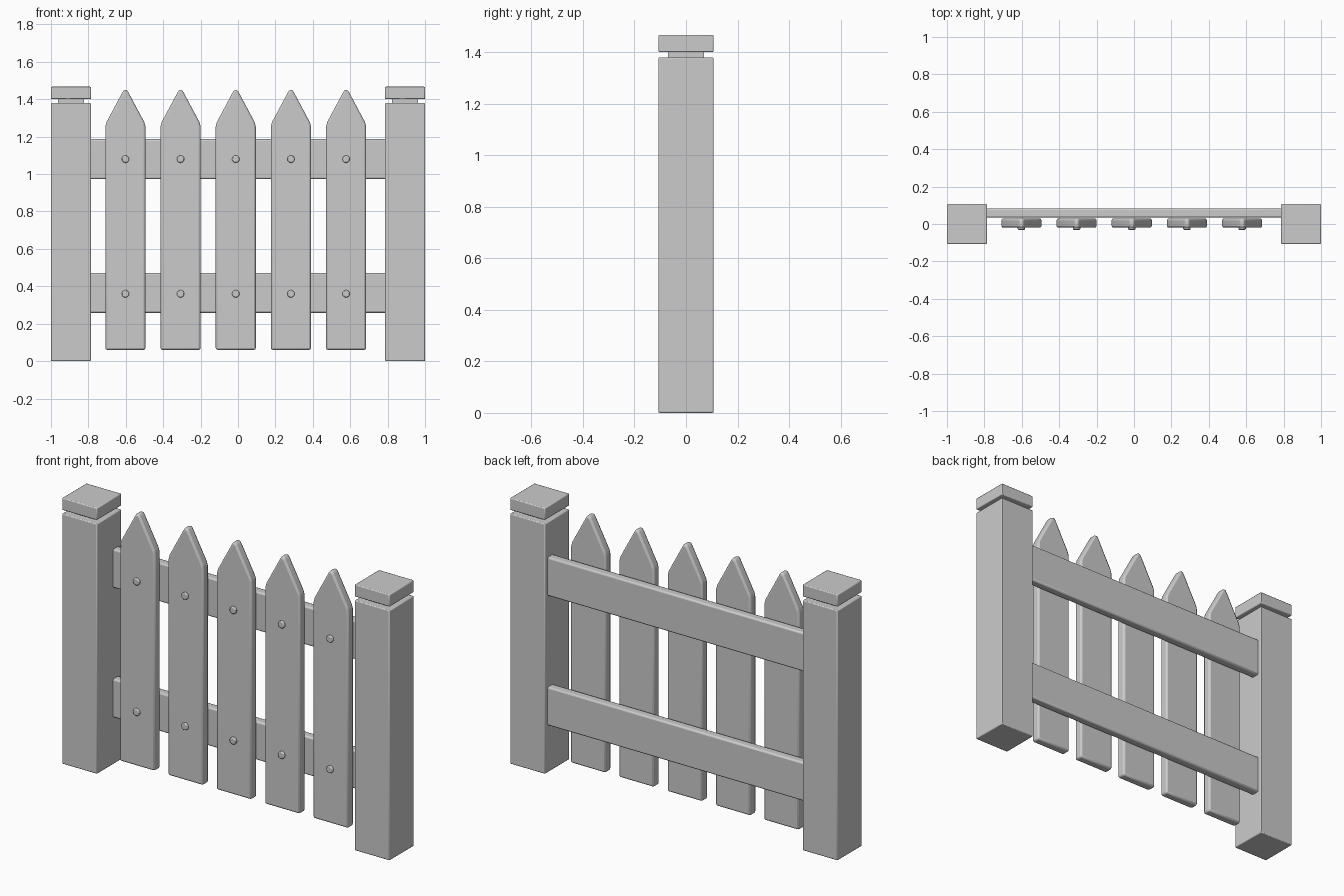
import bpy
import bmesh
from math import radians, pi
from mathutils import Matrix

if "Cube" in bpy.data.objects:
    bpy.data.objects.remove(bpy.data.objects["Cube"])


def finish(name, bm, bevel, segments=2):
    """Turn a bmesh into a bevelled, edge-aware smooth object."""
    bmesh.ops.recalc_face_normals(bm, faces=bm.faces)
    me = bpy.data.meshes.new(name)
    bm.to_mesh(me)
    bm.free()
    ob = bpy.data.objects.new(name, me)
    bpy.context.collection.objects.link(ob)
    if bevel:
        mod = ob.modifiers.new("Bevel", 'BEVEL')
        mod.width = bevel
        mod.segments = segments
        mod.limit_method = 'ANGLE'
        mod.angle_limit = radians(40)
    bpy.ops.object.select_all(action='DESELECT')
    ob.select_set(True)
    bpy.context.view_layer.objects.active = ob
    bpy.ops.object.shade_smooth_by_angle(angle=radians(30))
    return ob


def box(name, x, y, z, bevel):
    """Box from (min, max) ranges on each axis."""
    bm = bmesh.new()
    size = [b - a for a, b in (x, y, z)]
    mid = [(a + b) / 2 for a, b in (x, y, z)]
    bmesh.ops.create_cube(bm, size=1, matrix=Matrix.Translation(mid) @ Matrix.Diagonal((*size, 1)))
    return finish(name, bm, bevel)


def picket(name, cx):
    """Pointed board: half outline mirrored, then extruded through its thickness."""
    half = [(0.107, 0.06), (0.107, 1.255), (0.101, 1.278), (0.017, 1.435), (0.009, 1.447)]
    outline = half + [(0, 1.452)] + [(-x, z) for x, z in reversed(half)]
    bm = bmesh.new()
    face = bm.faces.new([bm.verts.new((cx + x, -0.02, z)) for x, z in outline])
    ext = bmesh.ops.extrude_face_region(bm, geom=[face])
    verts = [v for v in ext["geom"] if isinstance(v, bmesh.types.BMVert)]
    bmesh.ops.translate(bm, verts=verts, vec=(0, 0.05, 0))
    return finish(name, bm, 0.01)


def nail(name, x, z):
    bm = bmesh.new()
    place = Matrix.Translation((x, -0.022, z)) @ Matrix.Rotation(pi / 2, 4, 'X')
    bmesh.ops.create_cone(bm, cap_ends=True, segments=16, radius1=0.02, radius2=0.02,
                          depth=0.018, matrix=place)
    return finish(name, bm, 0.005)


# Posts with a recessed neck and a cap
for side, s in (("left", -1), ("right", 1)):
    cx = s * 0.893
    wide, narrow = (cx - 0.107, cx + 0.107), (cx - 0.069, cx + 0.069)
    box(side + "_post", wide, (-0.107, 0.107), (0, 1.38), 0.005)
    box(side + "_post_neck", narrow, (-0.069, 0.069), (1.37, 1.41), 0)
    box(side + "_post_cap", wide, (-0.107, 0.107), (1.4, 1.467), 0.005)

# Horizontal rails behind the pickets
for name, z in (("lower_rail", (0.258, 0.471)), ("upper_rail", (0.973, 1.187))):
    box(name, (-0.82, 0.82), (0.034, 0.083), z, 0.009)

# Pickets, each nailed to both rails
for i in range(5):
    x = -0.602 + i * 0.295
    picket(f"picket_{i + 1}", x)
    nail(f"lower_nail_{i + 1}", x, 0.36)
    nail(f"upper_nail_{i + 1}", x, 1.08)
